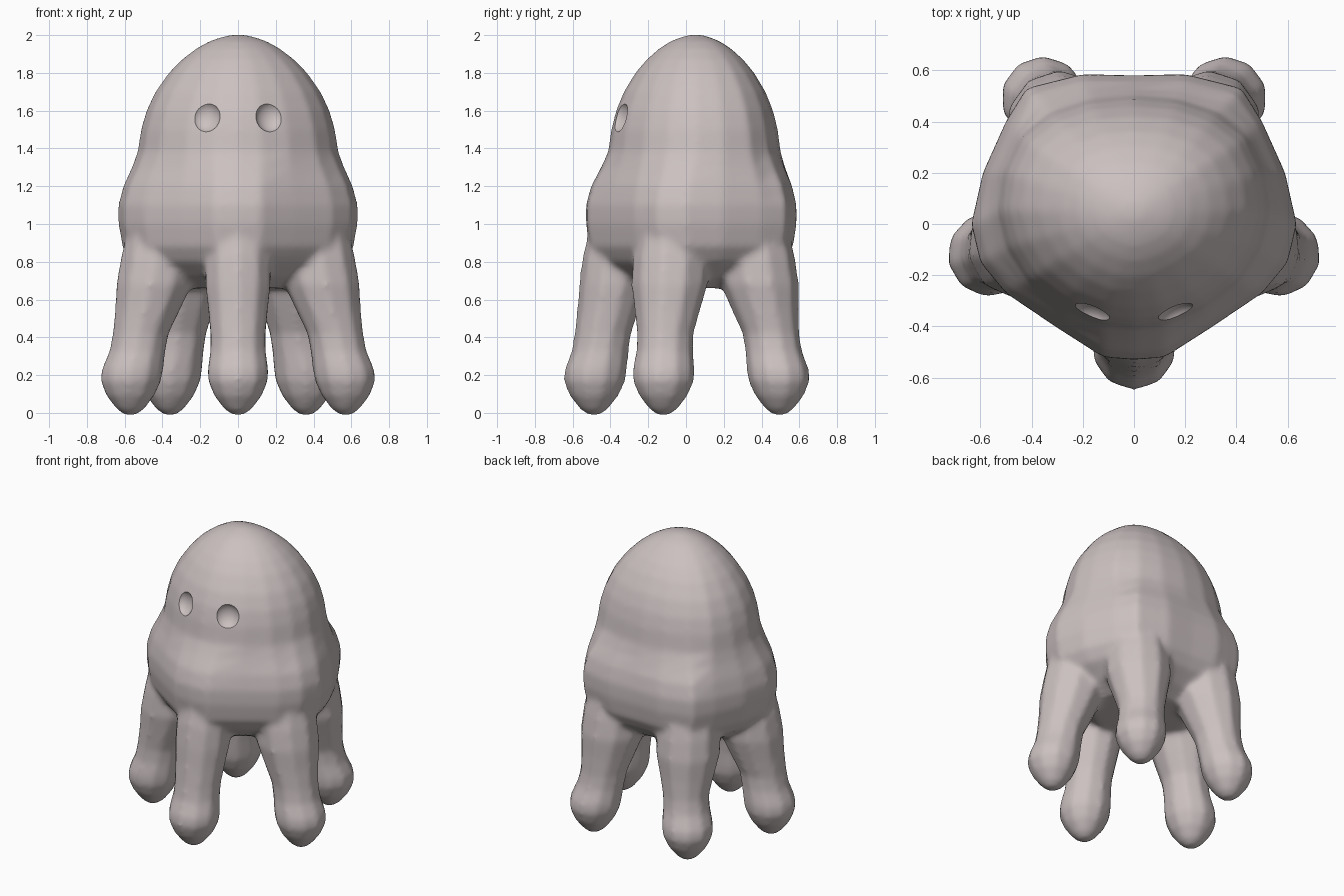
import bpy, bmesh, math
from mathutils import Vector

if "Cube" in bpy.data.objects:
    bpy.data.objects.remove(bpy.data.objects["Cube"])

skin = bpy.data.materials.new("pale_pinkish_grey")
skin.diffuse_color = (0.60, 0.53, 0.53, 1)
skin.use_nodes = True
skin.node_tree.nodes["Principled BSDF"].inputs["Base Color"].default_value = skin.diffuse_color

bm = bmesh.new()


def loft(rings):
    """Bridge closed rings of equal count (bottom to top) and cap both ends."""
    vs = [[bm.verts.new(p) for p in r] for r in rings]
    n = len(vs[0])
    for a, b in zip(vs, vs[1:]):
        for i in range(n):
            j = (i + 1) % n
            bm.faces.new((a[i], a[j], b[j], b[i]))
    bm.faces.new(vs[0][::-1])
    bm.faces.new(vs[-1])


def mirrored(half):
    """Full outline from the points on the right half."""
    return half + [(-x, y) for x, y in half[-2:0:-1]]


# Body outlines: rounded pentagon skirt and egg-shaped head
skirt = mirrored([(0, -.53), (.12, -.52), (.3, -.405), (.5, -.27), (.6, -.15), (.635, 0),
                  (.59, .2), (.5, .40), (.42, .53), (.2, .585), (0, .58)])
head = mirrored([(0, -.405), (.12, -.39), (.27, -.325), (.41, -.22), (.49, -.09), (.525, .05),
                 (.505, .2), (.44, .34), (.32, .43), (.17, .48), (0, .495)])

# Height, scale, blend from skirt (0) to head (1)
stations = [(.66, .50, 0), (.72, .70, 0), (.80, .88, 0), (.88, .965, 0), (1.0, 1, 0), (1.1, 1, 0),
            (1.2, .985, .15), (1.3, .99, .6), (1.38, 1.005, .95), (1.5, .98, 1), (1.6, .925, 1),
            (1.7, .835, 1), (1.8, .70, 1), (1.87, .57, 1), (1.93, .42, 1), (1.97, .28, 1),
            (1.995, .13, 1), (2.003, .03, 1)]
rings = []
for z, s, t in stations:
    ring = []
    for (ax, ay), (hx, hy) in zip(skirt, head):
        x, y = ax + (hx - ax) * t, ay + (hy - ay) * t
        ring.append((x * s, .05 + (y - .05) * s, z))
    rings.append(ring)
loft(rings)


# Legs: octagonal tubes with a bulging foot, leaning inward to the hip
def leg(foot, knee, hip, flare):
    path = [(-.012, 0, .03), (.02, 0, .075), (.09, 0, .13), (.17, .05, .165), (.23, .2, .167),
            (.33, .7, .152), (.42, 1, .152), (.55, 1.4, .165 + flare * .5),
            (.68, 1.75, .18 + flare), (.82, 2, .18 + flare), (.95, 2, .15 + flare)]
    f, k, h = Vector(foot), Vector(knee), Vector(hip)
    turn = math.atan2(f.y, f.x)
    rings = []
    for z, t, r in path:
        c = f.lerp(k, t) if t <= 1 else k.lerp(h, t - 1)
        rings.append([(c.x + r * math.cos(turn + i * math.pi / 5),
                       c.y + r * math.sin(turn + i * math.pi / 5), z) for i in range(10)])
    loft(rings)


leg((0, -.487), (0, -.44), (0, -.37), 0)
for s in (-1, 1):
    leg((s * .57, -.12), (s * .515, -.11), (s * .42, -.08), .025)
    leg((s * .36, .495), (s * .315, .45), (s * .28, .37), .03)

bmesh.ops.recalc_face_normals(bm, faces=bm.faces[:])
mesh = bpy.data.meshes.new("body")
bm.to_mesh(mesh)
bm.free()
body = bpy.data.objects.new("body_with_legs", mesh)
bpy.context.collection.objects.link(body)
mesh.materials.append(skin)

# Fuse head, skirt and legs into one soft skin
fuse = body.modifiers.new("fuse", 'REMESH')
fuse.mode = 'VOXEL'
fuse.voxel_size = .018
fuse.use_smooth_shade = True
soften = body.modifiers.new("soften", 'SMOOTH')
soften.factor = .5
soften.iterations = 8

# Hollow eye sockets
for name, s in (("left", -1), ("right", 1)):
    bpy.ops.mesh.primitive_uv_sphere_add(segments=24, ring_count=16, radius=1,
                                         location=(s * .17, -.365, 1.57),
                                         rotation=(math.radians(-12), 0, s * math.radians(24)))
    cutter = bpy.context.object
    cutter.name = name + "_eye_cutter"
    cutter.scale = (.08, .06, .085)
    cutter.data.materials.append(skin)
    cutter.data.shade_smooth()
    cutter.hide_render = True
    cutter.hide_set(True)
    cut = body.modifiers.new(name + "_eye", 'BOOLEAN')
    cut.operation = 'DIFFERENCE'
    cut.object = cutter
    cut.solver = 'EXACT'

# Bake the modifiers and drop the cutters
bpy.context.view_layer.update()
deps = bpy.context.evaluated_depsgraph_get()
final = bpy.data.meshes.new_from_object(body.evaluated_get(deps))
body.modifiers.clear()
body.data = final
for o in [o for o in bpy.data.objects if o.name.endswith("cutter")]:
    bpy.data.objects.remove(o)
final.materials.clear()
final.materials.append(skin)
for p in final.polygons:
    p.material_index = 0
bpy.ops.object.select_all(action='DESELECT')
bpy.context.view_layer.objects.active = body
body.select_set(True)
bpy.ops.object.shade_smooth_by_angle(angle=math.radians(45))
